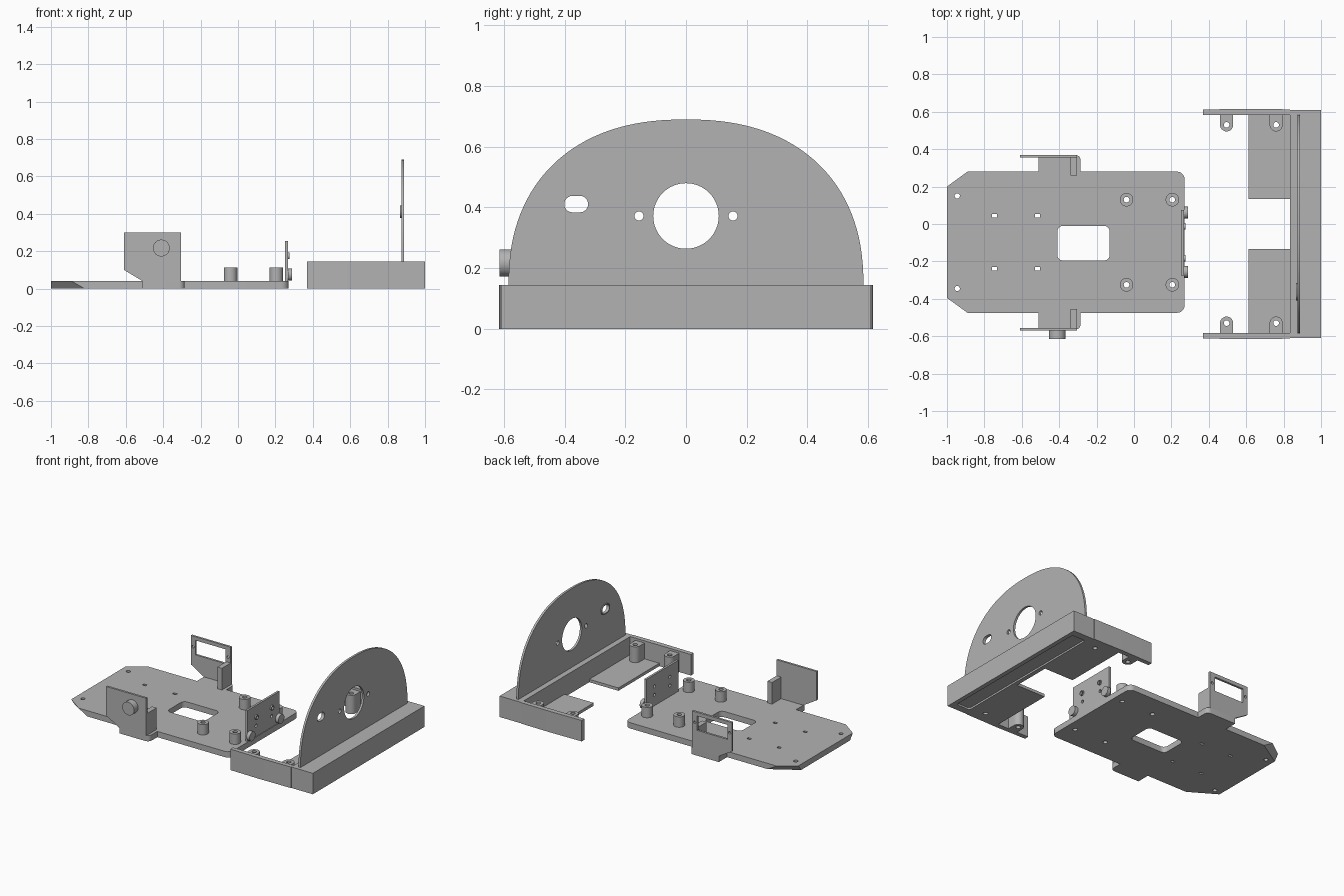
import bpy, bmesh, math
from mathutils import Vector

cube = bpy.data.objects.get("Cube")
if cube:
    bpy.data.objects.remove(cube, do_unlink=True)

grey = bpy.data.materials.new("plain_grey")
grey.use_nodes = True
COLOUR = (0.45, 0.45, 0.45, 1)
grey.diffuse_color = COLOUR
grey.node_tree.nodes["Principled BSDF"].inputs["Base Color"].default_value = COLOUR


def rounded(corners, steps=6):
    """Outline from (u, v, radius) corners, each rounded by its radius."""
    out = []
    for i, (u, v, r) in enumerate(corners):
        p = Vector((u, v))
        if not r:
            out.append(p)
            continue
        a = p + (Vector(corners[i - 1][:2]) - p).normalized() * r
        b = p + (Vector(corners[(i + 1) % len(corners)][:2]) - p).normalized() * r
        for k in range(steps + 1):
            t = math.pi / 2 * k / steps
            out.append(a + b - p - (b - p) * math.cos(t) - (a - p) * math.sin(t)
                       + (p - a) + (p - b) + (a - p) + (b - p))
    return out


def rect(u0, u1, v0, v1, r=0):
    return rounded([(u0, v0, r), (u1, v0, r), (u1, v1, r), (u0, v1, r)])


def disc(u, v, r, n=32):
    return [(u + r * math.cos(2 * math.pi * k / n),
             v + r * math.sin(2 * math.pi * k / n)) for k in range(n)]


def prism(name, outline, axis, lo, hi, low_outline=None):
    """Extrude a 2D outline along an axis; the low end may differ."""
    def place(p, d):
        u, v = p
        return {"X": (d, u, v), "Y": (u, d, v), "Z": (u, v, d)}[axis]
    bm = bmesh.new()
    low = [bm.verts.new(place(p, lo)) for p in (low_outline or outline)]
    high = [bm.verts.new(place(p, hi)) for p in outline]
    bm.faces.new(low)
    bm.faces.new(high)
    for i in range(len(low)):
        bm.faces.new((low[i - 1], low[i], high[i], high[i - 1]))
    bmesh.ops.recalc_face_normals(bm, faces=bm.faces)
    mesh = bpy.data.meshes.new(name)
    bm.to_mesh(mesh)
    bm.free()
    mesh.materials.append(grey)
    ob = bpy.data.objects.new(name, mesh)
    bpy.context.collection.objects.link(ob)
    return ob


def cut(ob, axis, lo, hi, outlines):
    """Subtract prisms from an object and keep the plain result."""
    cutters = [prism("cutter", o, axis, lo, hi) for o in outlines]
    for c in cutters:
        c.hide_render = True
        mod = ob.modifiers.new("cut", "BOOLEAN")
        mod.operation, mod.solver, mod.object = "DIFFERENCE", "EXACT", c
    deps = bpy.context.evaluated_depsgraph_get()
    mesh = bpy.data.meshes.new_from_object(ob.evaluated_get(deps))
    ob.modifiers.clear()
    ob.data = mesh
    for c in cutters:
        bpy.data.objects.remove(c, do_unlink=True)


# Base plate with clipped end corners and two side tabs
def plate_outline(cx, cy):
    return rounded([
        (-1, -0.395 + cy, 0), (-0.89 + cx, -0.475, 0), (-0.51, -0.475, 0),
        (-0.51, -0.565, 0), (-0.285, -0.565, 0.03), (-0.285, -0.475, 0),
        (0.27, -0.475, 0.04), (0.27, 0.28, 0.04), (-0.285, 0.28, 0),
        (-0.285, 0.37, 0.03), (-0.51, 0.37, 0), (-0.51, 0.28, 0),
        (-0.89 + cx, 0.28, 0), (-1, 0.2 - cy, 0)])


MID = -0.0975
bosses = [(x, MID + s * 0.2275) for x in (-0.04, 0.205) for s in (-1, 1)]
base = prism("base_plate", plate_outline(0, 0), "Z", 0, 0.04, plate_outline(0.07, 0.03))
holes = [rect(-0.41, -0.13, -0.195, -0.01, 0.03)]
for s in (-1, 1):
    holes.append(disc(-0.945, MID + s * 0.2475, 0.014))
    for x in (-0.745, -0.515):
        y = MID + s * 0.1425
        holes.append(rect(x - 0.013, x + 0.013, y - 0.009, y + 0.009))
holes += [disc(x, y, 0.015) for x, y in bosses]
cut(base, "Z", -0.1, 0.2, holes)

# Standoffs on the base plate
for x, y in bosses:
    post = prism("base_standoff", disc(x, y, 0.036), "Z", 0.04, 0.112)
    cut(post, "Z", -0.1, 0.2, [disc(x, y, 0.015)])

# Side brackets with gusset blocks
bracket = [(-0.61, 0.3), (-0.61, 0.1), (-0.51, 0.04), (-0.305, 0.04), (-0.305, 0.3)]
prism("front_bracket", bracket, "Y", -0.57, -0.555)
prism("front_gusset", rect(-0.34, -0.305, 0.04, 0.19), "Y", -0.555, -0.455)
prism("front_boss", disc(-0.41, 0.217, 0.045), "Y", -0.615, -0.57)
back = prism("back_bracket", bracket, "Y", 0.355, 0.37)
cut(back, "Y", 0.3, 0.4, [rect(-0.575, -0.345, 0.175, 0.275),
                          disc(-0.593, 0.225, 0.009, 16), disc(-0.325, 0.225, 0.009, 16)])
prism("back_gusset", rect(-0.34, -0.305, 0.04, 0.19), "Y", 0.26, 0.355)

# Upright sensor panel with round buttons
panel = prism("upright_panel", rect(-0.275, 0.075, 0.01, 0.255), "X", 0.251, 0.266)
cut(panel, "X", 0.2, 0.3, [disc(MID + s * d, z, 0.011, 16)
                           for s in (-1, 1) for d, z in ((0.085, 0.175), (0.085, 0.115))])
for s in (-1, 1):
    prism("large_button", disc(MID + s * 0.158, 0.075, 0.032), "X", 0.266, 0.29)
    ring = prism("small_ring", disc(MID + s * 0.085, 0.175, 0.017), "X", 0.266, 0.275)
    cut(ring, "X", 0.2, 0.3, [disc(MID + s * 0.085, 0.175, 0.011, 16)])

# End beam with a shallow recess underneath
beam = prism("end_beam", rect(0.835, 1, -0.61, 0.61), "Z", 0, 0.145)
cut(beam, "Z", -0.1, 0.012, [rect(0.865, 0.97, -0.56, 0.56, 0.02)])

# Side walls, floor panels and screw lugs, mirrored
for s in (-1, 1):
    wall = [(0.37, s * 0.582), (0.37, s * 0.612), (0.6, s * 0.616),
            (0.835, s * 0.613), (0.835, s * 0.582)]
    prism("side_wall", wall, "Z", 0, 0.145)
    floor = prism("floor_panel", rect(0.612, 0.835, *sorted((s * 0.135, s * 0.582))),
                  "Z", 0, 0.02)
    cut(floor, "Z", -0.1, 0.1, [disc(0.76, s * 0.53, 0.015)])
    for x in (0.495, 0.76):
        arc = [(x + 0.035 * math.cos(t), s * (0.53 - 0.035 * math.sin(t)))
               for t in (math.pi * k / 16 for k in range(17))]
        lug = prism("screw_lug", [(x + 0.035, s * 0.582)] + arc + [(x - 0.035, s * 0.582)],
                    "Z", 0, 0.13)
        cut(lug, "Z", -0.1, 0.2, [disc(x, s * 0.53, 0.015)])

# Domed end panel with shaft, screw and slot openings
N = 2.3
dome = []
for k in range(65):
    t = math.pi * k / 64
    c, h = math.cos(t), math.sin(t)
    dome.append((math.copysign(abs(c) ** (2 / N), c) * 0.585,
                 0.14 + 0.55 * max(h, 0) ** (2 / N)))
arch = prism("domed_panel", dome, "X", 0.873, 0.888)
slot = rect(-0.401, -0.323, 0.384, 0.438, 0.026)
cut(arch, "X", 0.8, 0.95, [disc(0, 0.372, 0.108, 64), disc(-0.155, 0.372, 0.015),
                           disc(0.155, 0.372, 0.015), slot])
rim = prism("slot_rim", rect(-0.408, -0.316, 0.377, 0.445, 0.032), "X", 0.867, 0.873)
cut(rim, "X", 0.8, 0.95, [slot])

# Smooth round surfaces, keep machined edges sharp
bpy.ops.object.select_all(action="DESELECT")
for ob in bpy.context.scene.objects:
    if ob.type == "MESH":
        ob.select_set(True)
        bpy.context.view_layer.objects.active = ob
bpy.ops.object.shade_smooth_by_angle(angle=math.radians(30))
